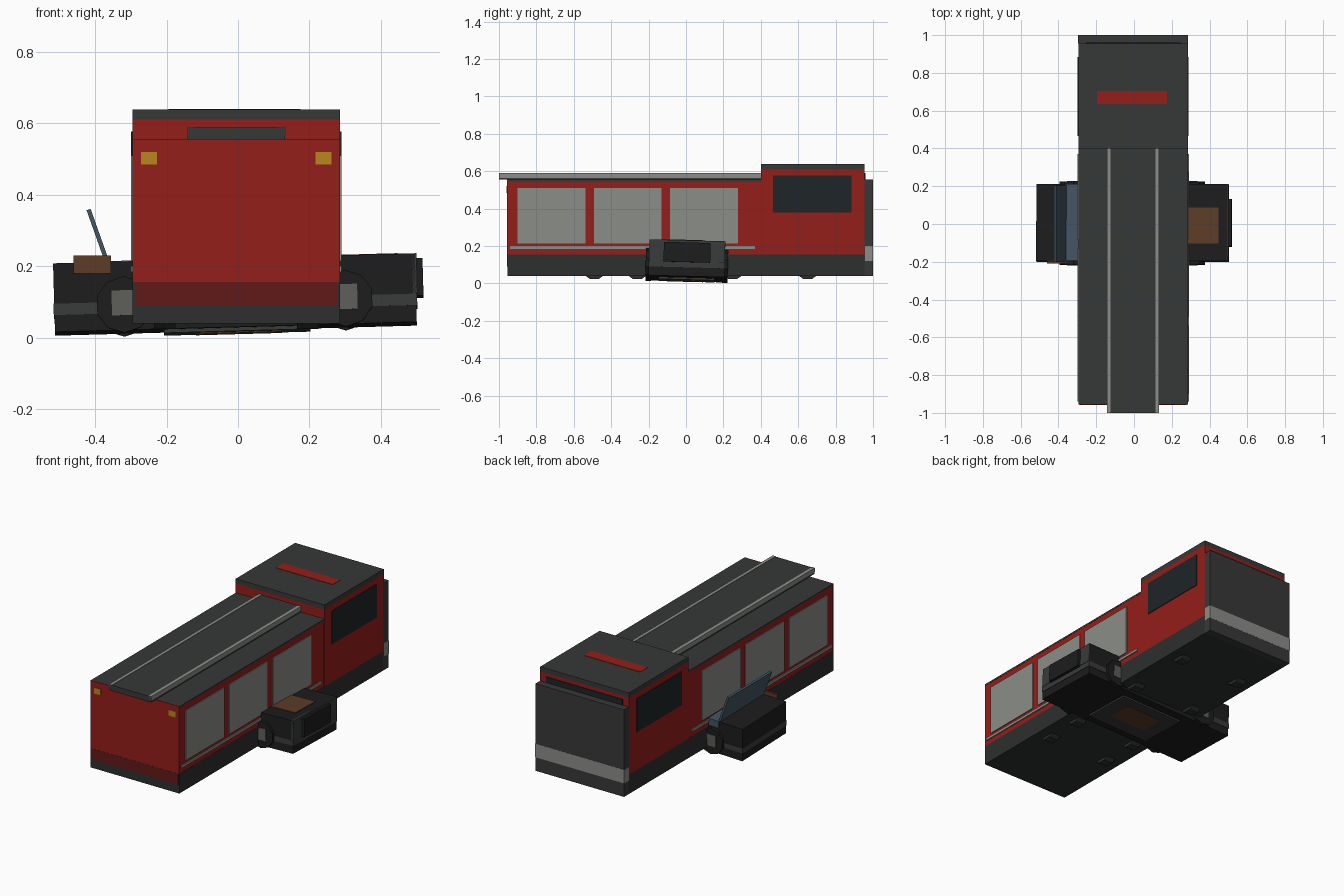
import bpy, math
from mathutils import Matrix, Vector

if "Cube" in bpy.data.objects:
    bpy.data.objects.remove(bpy.data.objects["Cube"])

CX = -0.005  # centreline of the train body


def mat(name, r, g, b):
    m = bpy.data.materials.new(name)
    m.diffuse_color = (r, g, b, 1)
    m.use_nodes = True
    m.node_tree.nodes["Principled BSDF"].inputs["Base Color"].default_value = m.diffuse_color
    return m


DARK = mat("dark_grey", .037, .04, .038)
SKIRT = mat("skirt_grey", .026, .028, .028)
RED = mat("red_paint", .30, .013, .010)
DEEP = mat("deep_red", .12, .010, .009)
GREY = mat("light_grey", .26, .27, .25)
GLASS = mat("dark_glass", .013, .018, .020)
LAMP = mat("amber", .48, .24, .015)
BLACK = mat("car_black", .012, .012, .013)
BLUE = mat("blue_glass", .055, .09, .12)
RUST = mat("rust", .11, .045, .02)
HUB = mat("hub_grey", .11, .11, .10)
CAR = mat("car_trim", .04, .042, .042)

# The car wedged under the train is slightly tilted
TILT = (Matrix.Translation((0, 0.005, 0.12)) @ Matrix.Rotation(math.radians(-1.6), 4, 'Y')
        @ Matrix.Rotation(math.radians(-1.5), 4, 'X'))


def box(name, x, y, z, m, frame=None):
    """Box from min/max pairs, optionally placed in a tilted frame."""
    lo, hi = zip(x, y, z)
    bpy.ops.mesh.primitive_cube_add(size=1)
    o = bpy.context.object
    o.name = name
    centre = [(a + b) / 2 for a, b in zip(lo, hi)]
    size = [b - a for a, b in zip(lo, hi)]
    o.data.transform((frame or Matrix()) @ Matrix.Translation(centre) @ Matrix.Diagonal((*size, 1)))
    o.data.materials.append(m)
    return o


def wheel(name, centre, r, width, axis, m, sides=10, frame=None):
    bpy.ops.mesh.primitive_cylinder_add(vertices=sides, radius=r, depth=width)
    o = bpy.context.object
    o.name = name
    turn = Matrix.Rotation(math.pi / 2, 4, axis)
    o.data.transform((frame or Matrix()) @ Matrix.Translation(centre) @ turn)
    o.data.materials.append(m)
    return o


# Train body
box("skirt", (CX - .29, CX + .29), (-.955, .955), (.04, .155), SKIRT)
box("body", (CX - .289, CX + .289), (-.953, .4), (.155, .545), RED)
box("body_roof", (CX - .29, CX + .29), (-.953, .4), (.545, .555), DARK)
box("front_panel", (CX - .29, CX + .29), (-.956, -.95), (.155, .555), RED)
box("front_lower_panel", (CX - .283, CX + .283), (-.957, -.95), (.09, .155), DEEP)
box("roof_walkway", (CX - .137, CX + .137), (-1, .4), (.555, .588), DARK)
box("cab", (CX - .29, CX + .29), (.4, .955), (.155, .61), RED)
box("cab_roof", (CX - .29, CX + .29), (.4, .955), (.61, .638), DARK)
box("cab_roof_stripe", (-.195, .175), (.635, .705), (.63, .640), RED)
box("rear_block", (CX - .29, CX + .29), (.95, 1.0), (.04, .555), DARK)
box("rear_bumper_band", (CX - .291, CX + .291), (.956, 1.0005), (.12, .2), GREY)
box("rear_window", (CX - .25, CX + .25), (.95, .96), (.557, .59), GLASS)

# Mirrored details on both flanks
for s, side in ((-1, "left"), (1, "right")):
    def span(a, b):
        return sorted((CX + s * a, CX + s * b))
    for i in range(3):
        y = -.9 + i * .4075
        box(f"side_panel_{side}_{i}", span(.28, .294), (y, y + .362), (.215, .51), GREY)
    box(f"side_rail_{side}", span(.28, .295), (-.94, .37), (.184, .2), GREY)
    box(f"cab_window_{side}", span(.28, .294), (.465, .885), (.38, .577), GLASS)
    box(f"headlight_{side}", span(.222, .267), (-.959, -.95), (.485, .52), LAMP)
    box(f"roof_rail_{side}", span(.119, .138), (-1.0, .4), (.565, .590), GREY)
    for y in (-.49, -.26, .25, .65):
        wheel(f"train_wheel_{side}", (CX + s * .2, y, .095), .075, .06, 'Y', SKIRT)

# Car lying crosswise under the train
box("car_body", (-.515, .498), (-.203, .203), (-.095, .097), BLACK, TILT)
box("car_waist_trim", (-.517, .501), (-.205, .205), (-.048, -.016), CAR, TILT)
box("car_tail_panel", (.49, .502), (-.203, .203), (-.015, .097), CAR, TILT)
box("car_tail_window", (.495, .519), (-.125, .125), (-.02, .085), BLACK, TILT)
box("car_underside_plate", (-.21, .20), (-.15, .15), (-.105, -.09), CAR, TILT)
box("car_underside_rust", (-.12, .12), (-.06, .09), (-.108, -.10), RUST, TILT)
box("boot_rust", (.2, .45), (-.11, .08), (.09, .101), RUST, TILT)
box("fender_rust", (-.46, -.355), (-.21, -.195), (.18, .23), RUST)
box("windscreen_base", (-.36, -.28), (-.2, .205), (.06, .099), BLUE, TILT)
for x, side in ((-.32, "front"), (.30, "rear")):
    for s in (-1, 1):
        wheel(f"car_wheel_{side}", (x, s * .205, -.024), .079, .03, 'X', BLACK, 10, TILT)
        box(f"car_hub_{side}", (x - .034, x + .034), (s * .216 - .007, s * .216 + .007),
            (-.054, .016), HUB, TILT)

# Sprung bonnet leaning up beside the train
lean = math.atan2(.055, .155)
flap = Matrix.Translation((-.362, 0, .2)) @ Matrix.Rotation(-lean, 4, 'Y')
box("raised_bonnet", (-.006, .006), (-.2, .205), (0, .168), BLUE, flap)
